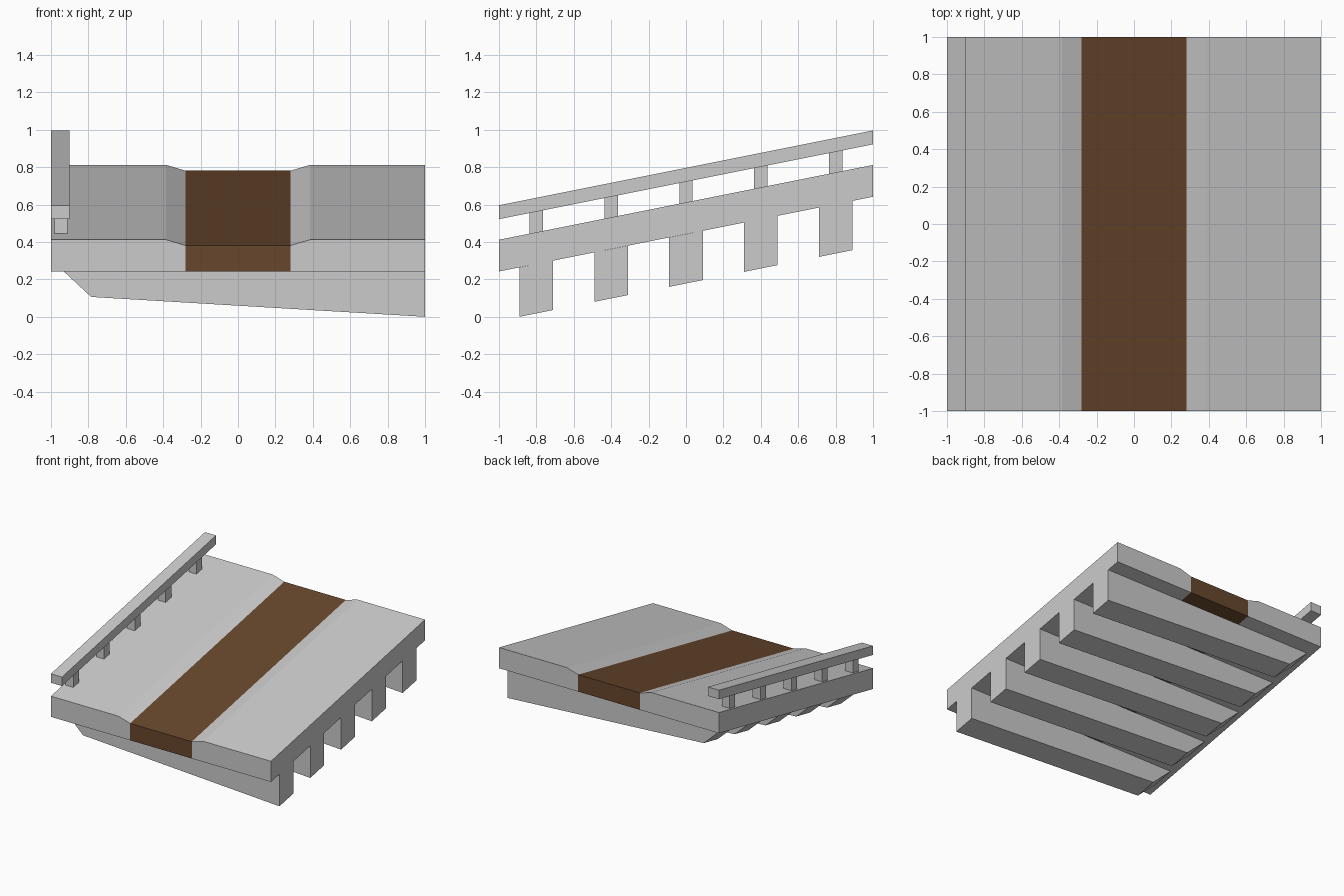
import bpy
import bmesh

if "Cube" in bpy.data.objects:
    bpy.data.objects.remove(bpy.data.objects["Cube"])

SLOPE = 0.2  # rise of the whole ramp along y


def sloped_prism(name, profile, y0, y1, material=None):
    """Extrude an x-z profile (heights given at y = -1) along the slope."""
    bm = bmesh.new()
    rings = [[bm.verts.new((x, y, z + SLOPE * (y + 1))) for x, z in profile]
             for y in (y0, y1)]
    bm.faces.new(rings[0])
    bm.faces.new(rings[1][::-1])
    n = len(profile)
    for i in range(n):
        j = (i + 1) % n
        bm.faces.new((rings[0][i], rings[1][i], rings[1][j], rings[0][j]))
    bmesh.ops.recalc_face_normals(bm, faces=bm.faces)
    mesh = bpy.data.meshes.new(name)
    bm.to_mesh(mesh)
    bm.free()
    if material:
        mesh.materials.append(material)
    obj = bpy.data.objects.new(name, mesh)
    bpy.context.collection.objects.link(obj)
    return obj


def box(x0, x1, z0, z1):
    return [(x0, z0), (x1, z0), (x1, z1), (x0, z1)]


brown = bpy.data.materials.new("brown_path")
brown.diffuse_color = (0.136, 0.061, 0.025, 1)
brown.use_nodes = True
brown.node_tree.nodes["Principled BSDF"].inputs["Base Color"].default_value = brown.diffuse_color

BOTTOM, PATH_TOP, DECK_TOP = 0.242, 0.381, 0.412

# Sunken centre path and the raised deck on both sides
sloped_prism("centre_path", box(-0.28, 0.28, BOTTOM, PATH_TOP), -1, 1, brown)
for side, s in (("left", -1), ("right", 1)):
    sloped_prism(side + "_deck",
                 [(s * 0.28, BOTTOM), (s, BOTTOM), (s, DECK_TOP),
                  (s * 0.385, DECK_TOP), (s * 0.28, PATH_TOP)], -1, 1)

# Handrail along the left edge
sloped_prism("handrail", box(-1, -0.9, 0.522, 0.596), -1, 1)

# Tapered support beams below and rail posts above, at equal spacing
for i in range(5):
    y = -0.8 + 0.4 * i
    sloped_prism(f"support_beam_{i + 1}",
                 [(-0.955, BOTTOM), (-0.785, 0.084), (1, -0.022), (1, BOTTOM)],
                 y - 0.09, y + 0.09)
    sloped_prism(f"rail_post_{i + 1}", box(-0.982, -0.912, DECK_TOP, 0.522),
                 y - 0.036, y + 0.036)
